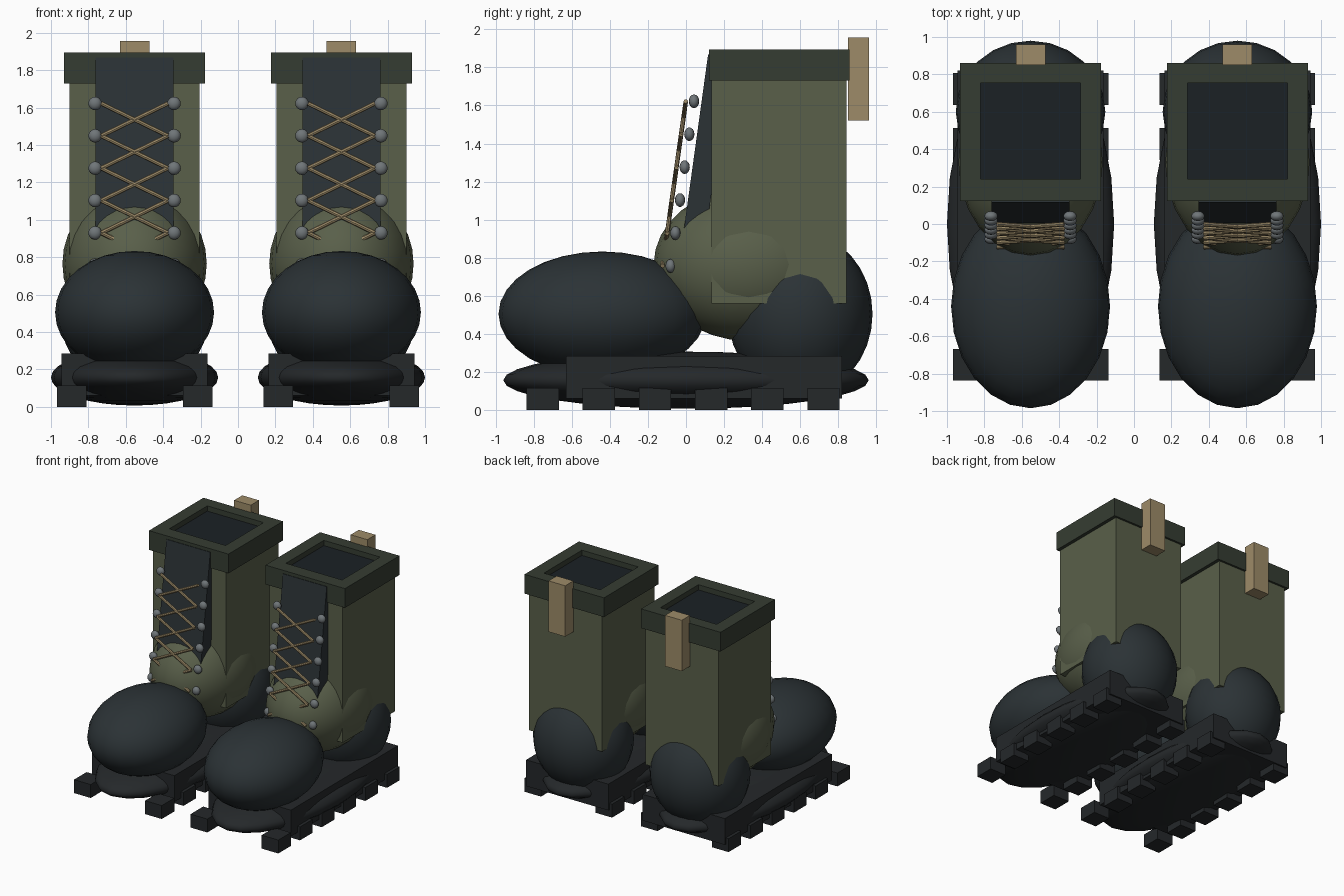
import bpy, bmesh, math
from mathutils import Vector, Matrix

if "Cube" in bpy.data.objects:
    bpy.data.objects.remove(bpy.data.objects["Cube"])


def material(name, rgb):
    m = bpy.data.materials.new(name)
    m.diffuse_color = (*rgb, 1)
    m.use_nodes = True
    m.node_tree.nodes["Principled BSDF"].inputs["Base Color"].default_value = m.diffuse_color
    return m


OLIVE = material("olive_canvas", (0.10, 0.115, 0.068))
DARK = material("dark_leather", (0.024, 0.032, 0.036))
SOLE = material("sole_rubber", (0.018, 0.021, 0.023))
TRIM = material("collar_green", (0.036, 0.046, 0.032))
LINING = material("lining", (0.011, 0.015, 0.018))
TAN = material("tan_webbing", (0.34, 0.26, 0.14))
METAL = material("eyelet_metal", (0.16, 0.18, 0.19))


def finish(name, bm, mat, smooth=False):
    bmesh.ops.recalc_face_normals(bm, faces=bm.faces[:])
    for f in bm.faces:
        f.smooth = smooth
    me = bpy.data.meshes.new(name)
    bm.to_mesh(me)
    bm.free()
    me.materials.append(mat)
    ob = bpy.data.objects.new(name, me)
    bpy.context.collection.objects.link(ob)
    return ob


def add_box(bm, lo, hi):
    lo, hi = Vector(lo), Vector(hi)
    m = Matrix.Translation((lo + hi) / 2) @ Matrix.Diagonal((*(hi - lo), 1))
    bmesh.ops.create_cube(bm, size=1, matrix=m)


def box(name, lo, hi, mat):
    bm = bmesh.new()
    add_box(bm, lo, hi)
    return finish(name, bm, mat)


def add_ball(bm, c, r, u=24, v=16):
    m = Matrix.Translation(c) @ Matrix.Diagonal((*r, 1))
    bmesh.ops.create_uvsphere(bm, u_segments=u, v_segments=v, radius=1, matrix=m)


def ball(name, c, r, mat):
    bm = bmesh.new()
    add_ball(bm, c, r)
    return finish(name, bm, mat, True)


def add_rod(bm, a, b, r):
    a, b = Vector(a), Vector(b)
    d = b - a
    m = Matrix.Translation((a + b) / 2) @ d.to_track_quat('Z', 'Y').to_matrix().to_4x4()
    bmesh.ops.create_cone(bm, cap_ends=True, segments=8, radius1=r, radius2=r,
                          depth=d.length, matrix=m)


def boot(side, cx):
    n = side + "_"
    # sole: rounded outsole, midsole block and tread lugs
    ball(n + "outsole", (cx, 0, 0.157), (0.447, 0.96, 0.15), SOLE)
    box(n + "midsole", (cx - 0.39, -0.63, 0.06), (cx + 0.39, 0.82, 0.285), SOLE)
    bm = bmesh.new()
    for i in range(6):
        y = -0.753 + 0.295 * i
        for s in (-0.337, 0.337):
            add_box(bm, (cx + s - 0.079, y - 0.085, 0), (cx + s + 0.079, y + 0.085, 0.115))
    finish(n + "tread_lugs", bm, SOLE)

    # rounded upper parts
    ball(n + "toe_cap", (cx, -0.44, 0.505), (0.425, 0.545, 0.328), DARK)
    ball(n + "instep", (cx, 0.33, 0.765), (0.386, 0.5, 0.402), OLIVE)
    ball(n + "heel_cup", (cx, 0.6, 0.505), (0.40, 0.38, 0.43), DARK)

    # shaft, lining and open collar frame
    box(n + "shaft", (cx - 0.347, 0.134, 0.56), (cx + 0.347, 0.842, 1.78), OLIVE)
    box(n + "lining", (cx - 0.30, 0.2, 1.70), (cx + 0.30, 0.8, 1.85), LINING)
    bm = bmesh.new()
    z0, z1 = 1.73, 1.895
    rings = []
    for hx, y0, y1 in ((0.377, 0.122, 0.86), (0.267, 0.24, 0.755)):
        for z in (z0, z1):
            rings.append([bm.verts.new((cx + x, y, z)) for x, y in
                          ((-hx, y0), (hx, y0), (hx, y1), (-hx, y1))])
    for a, b in ((0, 1), (1, 3), (3, 2), (2, 0)):
        for i in range(4):
            j = (i + 1) % 4
            bm.faces.new((rings[a][i], rings[a][j], rings[b][j], rings[b][i]))
    finish(n + "collar", bm, TRIM)
    box(n + "pull_tab", (cx - 0.079, 0.85, 1.52), (cx + 0.079, 0.96, 1.957), TAN)

    # slanted tongue
    bm = bmesh.new()
    prof = ((0.116, 1.868), (-0.026, 0.84), (0.09, 0.82), (0.232, 1.85))
    f = bm.faces.new([bm.verts.new((cx - 0.208, y, z)) for y, z in prof])
    ext = bmesh.ops.extrude_face_region(bm, geom=[f])["geom"]
    bmesh.ops.translate(bm, vec=(0.416, 0, 0),
                        verts=[g for g in ext if isinstance(g, bmesh.types.BMVert)])
    finish(n + "tongue", bm, DARK)

    # eyelets and criss-cross laces
    rows = [(0.042 - 0.0245 * i, 1.622 - 0.173 * i) for i in range(6)]
    bm = bmesh.new()
    for y, z in rows:
        for s in (-0.211, 0.211):
            add_ball(bm, (cx + s, y, z), (0.036, 0.027, 0.036), 12, 8)
    finish(n + "eyelets", bm, METAL, True)
    bm = bmesh.new()
    for (ya, za), (yb, zb) in zip(rows, rows[1:]):
        for s in (-0.178, 0.178):
            add_rod(bm, (cx + s, ya - 0.043, za), (cx - s, yb - 0.043, zb), 0.012)
    finish(n + "laces", bm, TAN)


boot("left", 0.553)
boot("right", -0.553)
